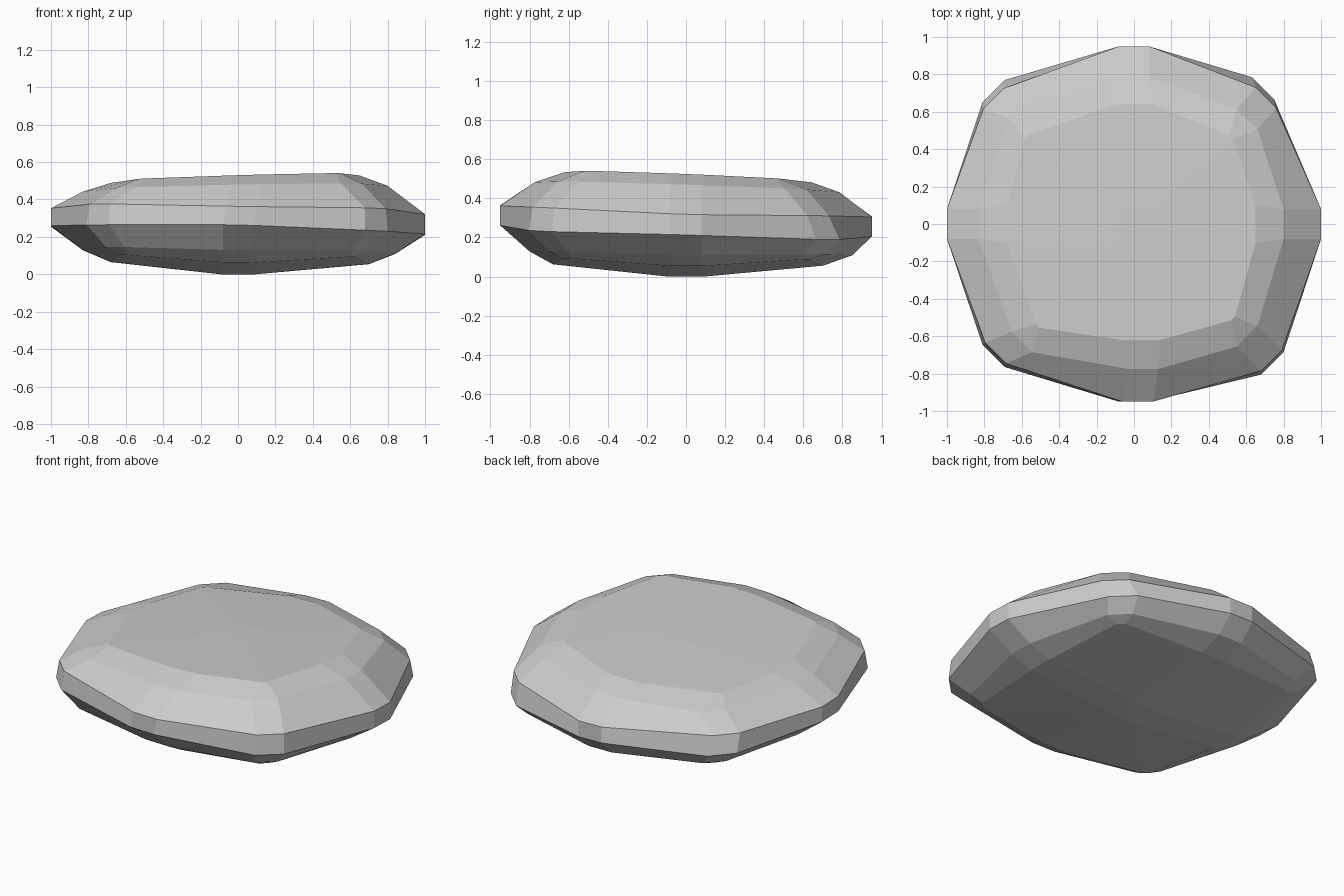
import bpy, bmesh

if "Cube" in bpy.data.objects:
    bpy.data.objects.remove(bpy.data.objects["Cube"])


def ring(bm, sides, corners, plane, dz=0.0, w=0.08, d=0.06, front_shift=0.0):
    """16-point ring: a pair of points at each side middle and each chamfered corner."""
    right, back, left, front = sides
    br, bl, fl, fr = corners
    s = front_shift
    pts = [
        (right, -w, 0), (right, w, 0),
        (br[0] + d, br[1] - d, dz), (br[0] - d, br[1] + d, dz),
        (w, back, 0), (-w, back, 0),
        (bl[0] + d, bl[1] + d, dz), (bl[0] - d, bl[1] - d, dz),
        (left, w, 0), (left, -w, 0),
        (fl[0] - d, fl[1] + d, dz), (fl[0] + d, fl[1] - d, dz),
        (s - w, front, 0), (s + w, front, 0),
        (fr[0] - d, fr[1] - d, dz), (fr[0] + d, fr[1] + d, dz),
    ]
    a, b, c = plane
    return [bm.verts.new((x, y, a + b * x + c * y + k)) for x, y, k in pts]


def square(r):
    return [(r, r), (-r, r), (-r, -r), (r, -r)]


bm = bmesh.new()
rings = [
    # shallow domed underside
    ring(bm, (.09, .09, -.09, -.09), square(.09), (0, 0, 0), w=.09, d=0),
    ring(bm, (.70, .70, -.68, -.68), square(.61), (.06, -.008, -.005), dz=.035, d=.02),
    ring(bm, (.84, .85, -.83, -.80), square(.655), (.12, -.012, -.012), dz=.01, d=.05),
    # waist band
    ring(bm, (1, .95, -1, -.95), [(.69, .725), (-.75, .71), (-.75, -.705), (.74, -.745)],
         (.235, -.022, -.03), dz=-.008, d=.06),
    ring(bm, (1, .95, -1, -.95), [(.705, .675), (-.75, .67), (-.74, -.69), (.735, -.73)],
         (.335, -.016, -.03), dz=.008, d=.055, front_shift=.02),
    # shoulder and tilted top
    ring(bm, (.80, .785, -.83, -.775), [(.605, .56), (-.61, .62), (-.60, -.63), (.605, -.60)],
         (.455, .019, -.032), d=.055, front_shift=.05),
    ring(bm, (.65, .64, -.68, -.62), [(.52, .465), (-.57, .47), (-.515, -.545), (.53, -.505)],
         (.505, .03, -.04), w=.1, d=.01, front_shift=.04),
    ring(bm, (.1, .1, -.1, -.1), square(.1), (.518, .03, -.03), w=.1, d=0),
]
for lo, hi in zip(rings, rings[1:]):
    for i in range(16):
        j = (i + 1) % 16
        bm.faces.new((lo[i], lo[j], hi[j], hi[i]))
bm.faces.new(rings[0][::-1])
bm.faces.new(rings[-1])
bmesh.ops.remove_doubles(bm, verts=bm.verts[:], dist=.001)
bmesh.ops.recalc_face_normals(bm, faces=bm.faces[:])

mesh = bpy.data.meshes.new("flat_stone")
bm.to_mesh(mesh)
bm.free()
bpy.context.collection.objects.link(bpy.data.objects.new("flat_stone", mesh))
